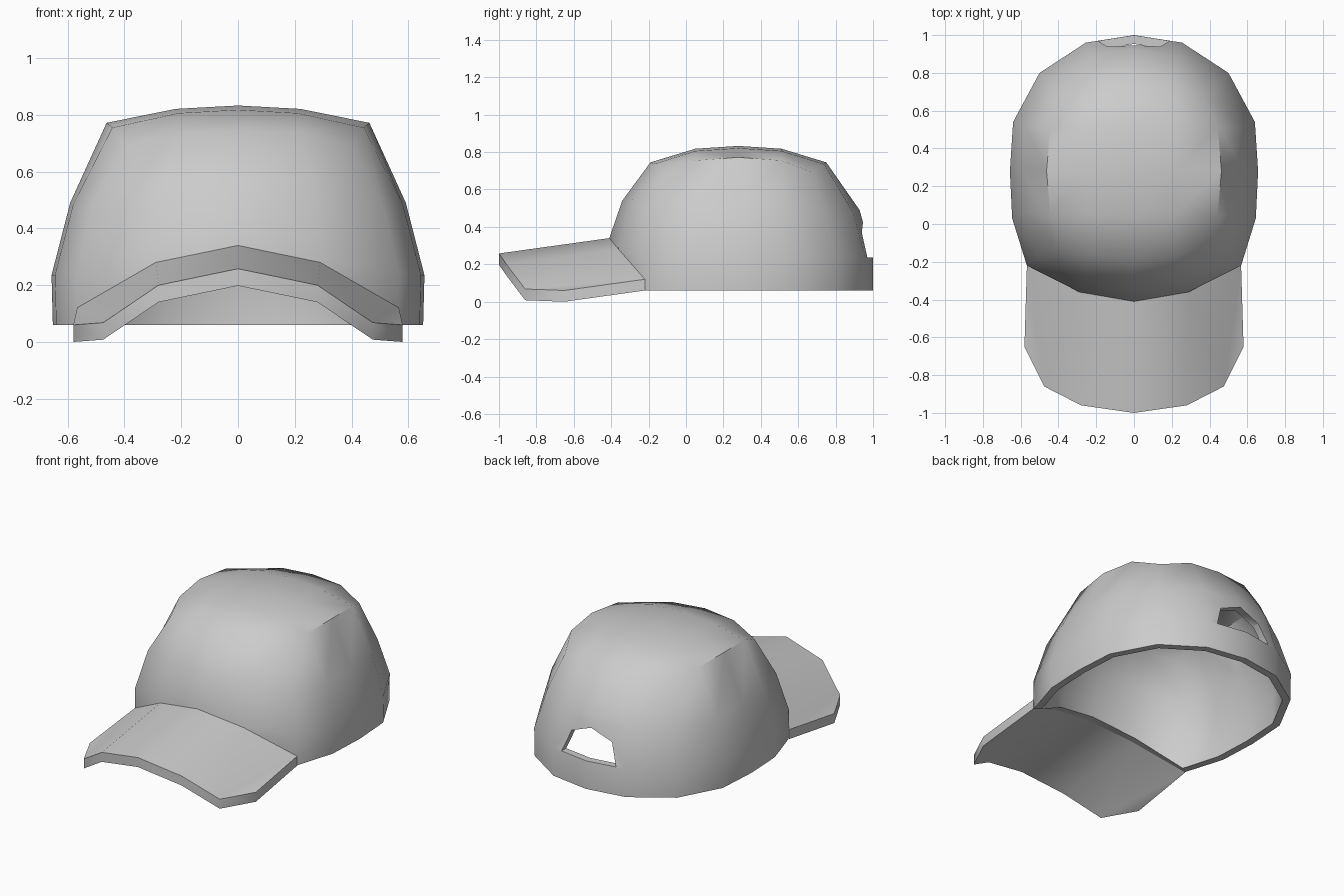
import bpy, bmesh

if "Cube" in bpy.data.objects:
    bpy.data.objects.remove(bpy.data.objects["Cube"])


def make_object(name, bm):
    bmesh.ops.recalc_face_normals(bm, faces=bm.faces[:])
    me = bpy.data.meshes.new(name)
    bm.to_mesh(me)
    bm.free()
    ob = bpy.data.objects.new(name, me)
    bpy.context.collection.objects.link(ob)
    return ob


def smooth(ob, angle):
    bpy.ops.object.select_all(action='DESELECT')
    ob.select_set(True)
    bpy.context.view_layer.objects.active = ob
    bpy.ops.object.shade_smooth_by_angle(angle=angle)


def mirrored(half):
    """Half loop (front centre to back centre) -> full 16-point loop."""
    return half + [(-x, y, z) for x, y, z in half[-2:0:-1]]


# Crown: four side rings closed by a 4 x 4 patch on top
outline = [(0, -.41), (.29, -.36), (.567, -.22), (.645, .03), (.657, .28),
           (.64, .54), (.5, .8), (.255, .96), (0, 1.0)]
rim_z = [.28, .22] + [.06] * 7
band_z = [.34, .29, .24] + [.235] * 6
mid_z = [.54, .53, .48, .485, .49, .485, .46, .48, .49]
edge = [(0, -.19, .745), (.22, -.165, .737), (.40, -.11, .69), (.443, .05, .755),
        (.463, .28, .772), (.443, .51, .755), (.37, .68, .69), (.2, .74, .735), (0, .75, .745)]
loops = [
    [(x * .993, y, z) for (x, y), z in zip(outline, rim_z)],
    [(x, y, z) for (x, y), z in zip(outline, band_z)],
    [(x * .9, .28 + (y - .28) * .9, z) for (x, y), z in zip(outline, mid_z)],
    edge,
]
bm = bmesh.new()
rings = [[bm.verts.new(p) for p in mirrored(h)] for h in loops]
for a, b in zip(rings, rings[1:]):
    for i in range(16):
        j = (i + 1) % 16
        bm.faces.new((a[i], a[j], b[j], b[i]))

path = [(0, -2), (1, -2), (2, -2), (2, -1), (2, 0), (2, 1), (2, 2), (1, 2), (0, 2)]
path += [(-i, j) for i, j in path[-2:0:-1]]
grid = dict(zip(path, rings[-1]))
for i in (-1, 0, 1):
    for j in (-1, 0, 1):
        grid[i, j] = bm.verts.new((i * (.22 - .01 * abs(j)), .28 + .23 * j,
                                   .833 - .012 * i * i - .015 * j * j))
for i in range(-2, 2):
    for j in range(-2, 2):
        bm.faces.new((grid[i, j], grid[i + 1, j], grid[i + 1, j + 1], grid[i, j + 1]))
crown = make_object("crown", bm)

shell = crown.modifiers.new("shell", 'SOLIDIFY')
shell.thickness = .045
shell.offset = -1

# Adjustment opening at the back, cut with an arched prism
arch = [(-.19, .237), (.19, .237), (.14, .37), (0, .425), (-.14, .37)]
bm = bmesh.new()
near = bm.faces.new([bm.verts.new((x, .75, z)) for x, z in arch])
ext = bmesh.ops.extrude_face_region(bm, geom=[near], use_keep_orig=True)
bmesh.ops.translate(bm, vec=(0, .5, 0),
                    verts=[g for g in ext["geom"] if isinstance(g, bmesh.types.BMVert)])
cutter = make_object("opening_cutter", bm)
cutter.hide_render = True
cut = crown.modifiers.new("opening", 'BOOLEAN')
cut.operation = 'DIFFERENCE'
cut.solver = 'EXACT'
cut.object = cutter
bpy.context.view_layer.objects.active = crown
for m in ("shell", "opening"):
    bpy.ops.object.modifier_apply(modifier=m)
bpy.data.objects.remove(cutter)
smooth(crown, .87)

# Brim: curved sheet fitted to the crown front, given thickness downwards
back = [(0, -.41, .34), (.29, -.36, .28), (.567, -.22, .12)]
front = [(0, -1, .258), (.28, -.96, .2), (.475, -.86, .068), (.58, -.65, .06)]
bm = bmesh.new()
for s in (1, -1):
    B = [bm.verts.new((s * x, y, z)) for x, y, z in back]
    F = [bm.verts.new((s * x, y, z)) for x, y, z in front]
    for f in ((B[0], B[1], F[1], F[0]), (B[1], B[2], F[2], F[1]), (B[2], F[3], F[2])):
        bm.faces.new(f)
bmesh.ops.remove_doubles(bm, verts=bm.verts[:], dist=.0001)
bmesh.ops.recalc_face_normals(bm, faces=bm.faces[:])
ext = bmesh.ops.extrude_face_region(bm, geom=bm.faces[:], use_keep_orig=True)
bmesh.ops.translate(bm, vec=(0, 0, -.06),
                    verts=[g for g in ext["geom"] if isinstance(g, bmesh.types.BMVert)])
brim = make_object("brim", bm)
smooth(brim, .7)
